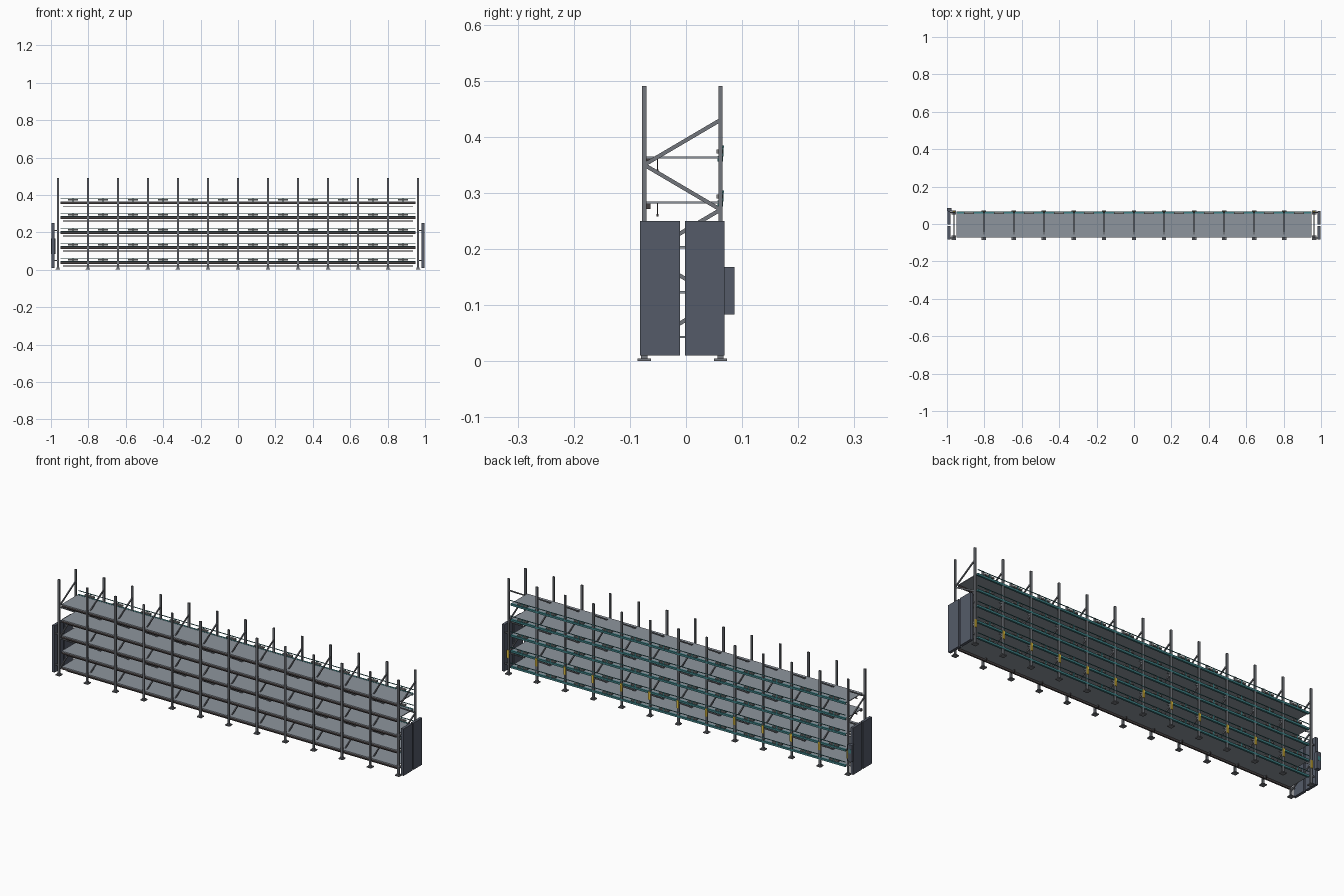
import bpy, bmesh
from math import atan2, hypot
from mathutils import Matrix, Vector

if "Cube" in bpy.data.objects:
    bpy.data.objects.remove(bpy.data.objects["Cube"])

def mat(name, col):
    m = bpy.data.materials.new(name)
    m.diffuse_color = (*col, 1)
    m.use_nodes = True
    m.node_tree.nodes["Principled BSDF"].inputs["Base Color"].default_value = m.diffuse_color
    return m

STEEL = mat("steel", (0.17, 0.18, 0.20))
DECK = mat("deck", (0.27, 0.30, 0.34))
TRIM = mat("dark_trim", (0.06, 0.05, 0.05))
TEAL = mat("teal", (0.05, 0.22, 0.24))
PANEL = mat("panel", (0.09, 0.105, 0.14))
YELLOW = mat("yellow", (0.75, 0.52, 0.05))
TAG = mat("tag_grey", (0.22, 0.22, 0.22))

def box(x0, x1, y0, y1, z0, z1):
    """Matrix that maps a unit cube to the given bounds."""
    c = Vector((x0 + x1, y0 + y1, z0 + z1)) / 2
    return Matrix.Translation(c) @ Matrix.Diagonal((x1 - x0, y1 - y0, z1 - z0, 1))

def bar_yz(x, a, b, w, t):
    """Matrix for a bar in the yz plane from a to b."""
    dy, dz = b[0] - a[0], b[1] - a[1]
    return (Matrix.Translation((x, (a[0] + b[0]) / 2, (a[1] + b[1]) / 2))
            @ Matrix.Rotation(atan2(dz, dy), 4, 'X')
            @ Matrix.Diagonal((w, hypot(dy, dz), t, 1)))

def part(name, matrices, material):
    bm = bmesh.new()
    for m in matrices:
        bmesh.ops.create_cube(bm, size=1, matrix=m)
    me = bpy.data.meshes.new(name)
    bm.to_mesh(me)
    bm.free()
    me.materials.append(material)
    ob = bpy.data.objects.new(name, me)
    bpy.context.collection.objects.link(ob)
    return ob

N, END = 12, 0.9625
STEP = 2 * END / N
XS = [-END + i * STEP for i in range(N + 1)]
YF, YB = -0.0745, 0.0615
LEVELS = [0.043 + 0.08 * i for i in range(5)]

# upright frames: posts, feet, zigzag braces
for label, y in (("front", YF), ("back", YB)):
    part(label + "_posts", [box(x - .005, x + .005, y - .0038, y + .0038, 0.004, 0.49) for x in XS], STEEL)
    feet = []
    for x in XS:
        feet.append(box(x - .012, x + .012, y - .012, y + .012, 0, 0.005))
        feet.append(box(x - .007, x + .007, y - .0055, y + .0055, 0.005, 0.011))
    part(label + "_feet", feet, STEEL)

zig = [((YB if i % 2 == 0 else YF), 0.43 - 0.08 * i) for i in range(6)]
part("diagonal_braces", [bar_yz(x, zig[i], zig[i + 1], 0.005, 0.007)
                         for x in XS for i in range(5)], STEEL)

# shelves with their beams, under-strips, rails and bay tags
for n, z in enumerate(LEVELS, 1):
    s = f"shelf_{n}_"
    part(s + "deck", [box(-.95, .95, -.071, .064, z - .002, z + .002)], DECK)
    part(s + "front_beam", [box(-.95, .95, -.0705, -.0635, z - .012, z - .002)], TRIM)
    part(s + "back_beam", [box(-.95, .95, .056, .0655, z - .007, z + .003)], TEAL)
    part(s + "under_strip", [box(-.935, .935, -.053, -.049, z - .025, z - .021)], TRIM)
    part(s + "strip_hangers", [box(x - .002, x + .002, -.052, -.05, z - .022, z - .001)
                               for x in XS[1:-1]], TRIM)
    part(s + "back_rail", [box(-.95, .95, .0645, .0675, z + .018, z + .021)], TEAL)
    mids = [x + STEP / 2 for x in XS[:-1]]
    part(s + "bay_tags", [box(x - .026, x + .026, .054, .066, z + .007, z + .014) for x in mids], TAG)
    part(s + "tag_mounts", [box(x - .003, x + .003, .0645, .067, z + .002, z + .019) for x in mids], TEAL)

# yellow marker plates on the back posts
part("post_markers", [box(x - .006, x + .006, YB + .0036, YB + .007, .085, .125) for x in XS], YELLOW)

# split guard panels at both ends, on short standoffs
for label, sgn in (("left", -1), ("right", 1)):
    a, b = sorted((sgn * .982, sgn * .996))
    part(label + "_end_panels", [box(a, b, -.082, -.011, .01, .25),
                                 box(a, b, -.002, .069, .01, .25)], PANEL)
    a, b = sorted((sgn * .964, sgn * .983))
    part(label + "_standoffs", [box(a, b, y - .003, y + .003, z - .003, z + .003)
                                for y in (YF, YB) for z in (.05, .21)], STEEL)

# control box on the left end with a small screen
part("control_box", [box(-1, -.977, .0685, .086, .083, .168)], PANEL)
part("control_screen", [box(-.995, -.982, .0855, .0868, .125, .145)], TEAL)
